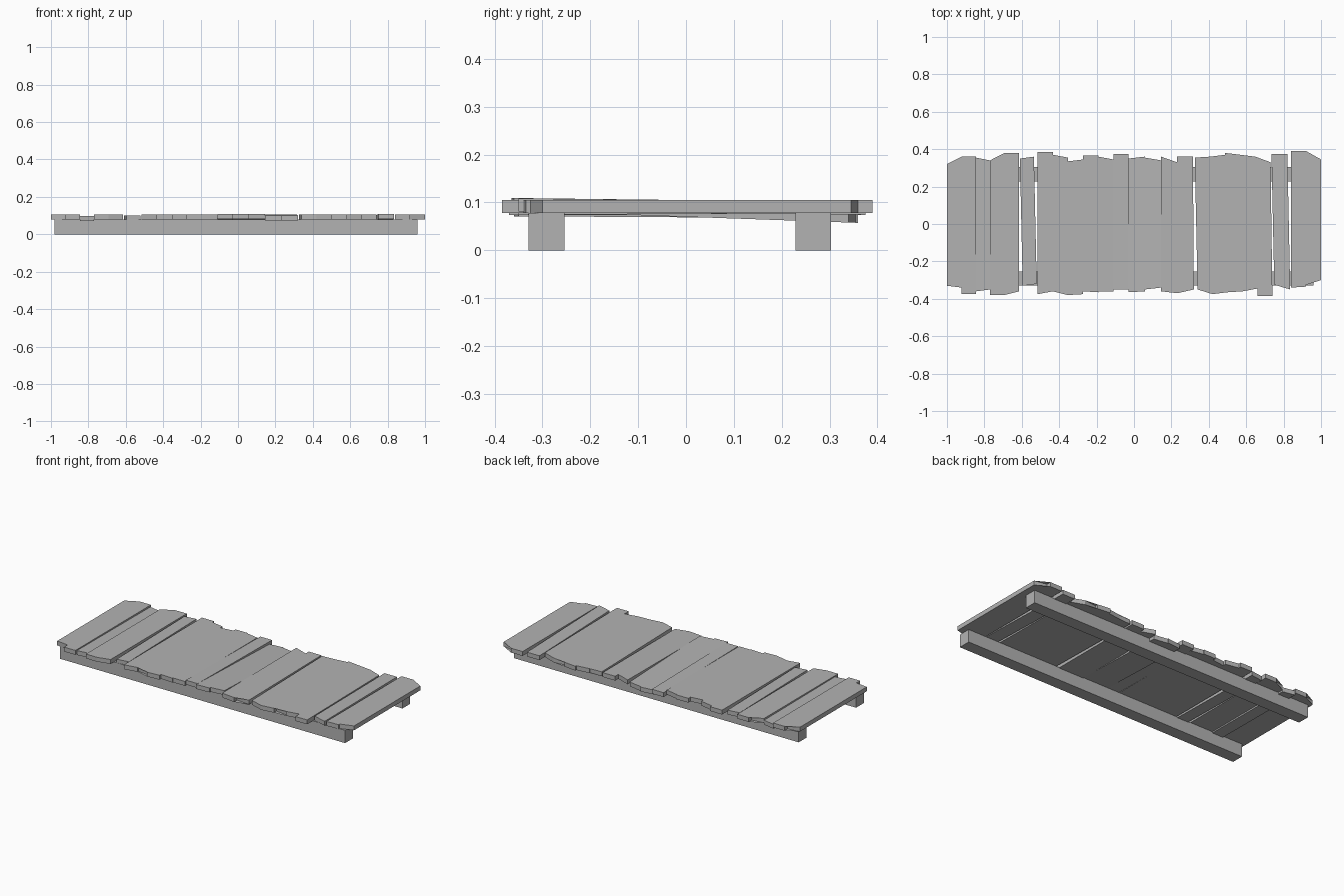
import bpy
import bmesh

cube = bpy.data.objects.get("Cube")
if cube:
    bpy.data.objects.remove(cube, do_unlink=True)

CM = 0.01
THICKNESS = 0.027
DECK_BOTTOM = 0.078

wood = bpy.data.materials.new("weathered grey wood")
wood.use_nodes = True
grey = (0.45, 0.45, 0.45, 1.0)
wood.diffuse_color = grey
wood.node_tree.nodes["Principled BSDF"].inputs["Base Color"].default_value = grey


def add_object(name, bm):
    """Turn a bmesh into a flat shaded object."""
    bmesh.ops.recalc_face_normals(bm, faces=bm.faces[:])
    mesh = bpy.data.meshes.new(name)
    bm.to_mesh(mesh)
    bm.free()
    mesh.materials.append(wood)
    obj = bpy.data.objects.new(name, mesh)
    bpy.context.collection.objects.link(obj)
    return obj


def jagged_edge(span, ends, side):
    """Stepped outline: every slat has a start and an end length."""
    slats = len(ends) // 2
    width = (span[1] - span[0]) / slats
    return [((span[0] + width * ((i + 1) // 2)) * CM, side * y * CM)
            for i, y in enumerate(ends)]


def board(name, front_span, back_span, front, back, lift=0.0, slope=0.0):
    """Board with broken ends, raised by lift and tilted along y by slope."""
    outline = jagged_edge(front_span, front, -1)
    outline += reversed(jagged_edge(back_span, back, 1))
    # Drop repeated points where neighbouring slats are equally long
    outline = [p for i, p in enumerate(outline) if p != outline[i - 1]]
    bm = bmesh.new()
    layers = []
    for height in (0, THICKNESS):
        layers.append([bm.verts.new((x, y, DECK_BOTTOM + lift + slope * y + height))
                       for x, y in outline])
    low, high = layers
    bm.faces.new(low)
    bm.faces.new(high)
    for i in range(len(outline)):
        bm.faces.new((low[i - 1], low[i], high[i], high[i - 1]))
    bmesh.ops.triangulate(bm, faces=[f for f in bm.faces if len(f.verts) > 4])
    add_object(name, bm)


def rail(name, y):
    """Long square beam under the deck."""
    bm = bmesh.new()
    bmesh.ops.create_cube(bm, size=1)
    bmesh.ops.scale(bm, vec=(1.94, 0.075, DECK_BOTTOM), verts=bm.verts)
    bmesh.ops.translate(bm, vec=(-0.01, y, DECK_BOTTOM / 2), verts=bm.verts)
    add_object(name, bm)


# Supporting beams
rail("front_rail", -0.292)
rail("back_rail", 0.266)

# Deck boards from right to left; spans and end lengths in hundredths
board("right_end_board", (-100, -84.5), (-100, -84.5),
      front=(33, 34, 37.5, 37.5), back=(32, 33, 36, 36))
board("sunken_board", (-84.5, -77), (-84.5, -77),
      front=(36, 35), back=(35.5, 34), lift=-0.009, slope=-0.006)
board("right_board", (-77, -61.5), (-77, -61.5),
      front=(38, 38, 38, 36), back=(34, 35, 38, 38))
board("crooked_board", (-59.5, -52), (-61, -53.5),
      front=(33, 32), back=(35, 36), lift=-0.004)
board("wide_right_board", (-51.5, -11), (-51.5, -11),
      front=(37.5, 36, 35, 36, 38, 37.5, 36, 36.5, 36, 36),
      back=(38.5, 38.5, 37, 35.5, 33.5, 34.5, 36.5, 36.5, 36, 34.5))
board("raised_board", (-11, -3), (-11, -3),
      front=(35, 35), back=(37.5, 37.5), slope=-0.012)
board("tilted_board", (-3, 14.5), (-3, 14.5),
      front=(36.5, 36, 35, 34), back=(35, 36, 35.5, 34), lift=-0.008, slope=-0.035)
board("middle_board", (14.5, 32), (14.5, 31.5),
      front=(36, 37, 34, 35), back=(36, 33, 36, 36), lift=-0.002, slope=0.005)
board("wide_left_board", (34, 74), (32.5, 73),
      front=(35, 37.5, 37.5, 36.5, 34, 35, 36, 34.5, 38.5, 38.5),
      back=(35.5, 35.5, 36, 37, 38, 37, 35, 36, 36, 33))
board("left_board", (75, 83.5), (73.5, 82),
      front=(32.5, 35), back=(37.5, 37.5), slope=-0.01)
board("left_end_board", (84, 100), (84, 100),
      front=(34, 33.5, 32.5, 30), back=(39, 39, 36, 34.5))
